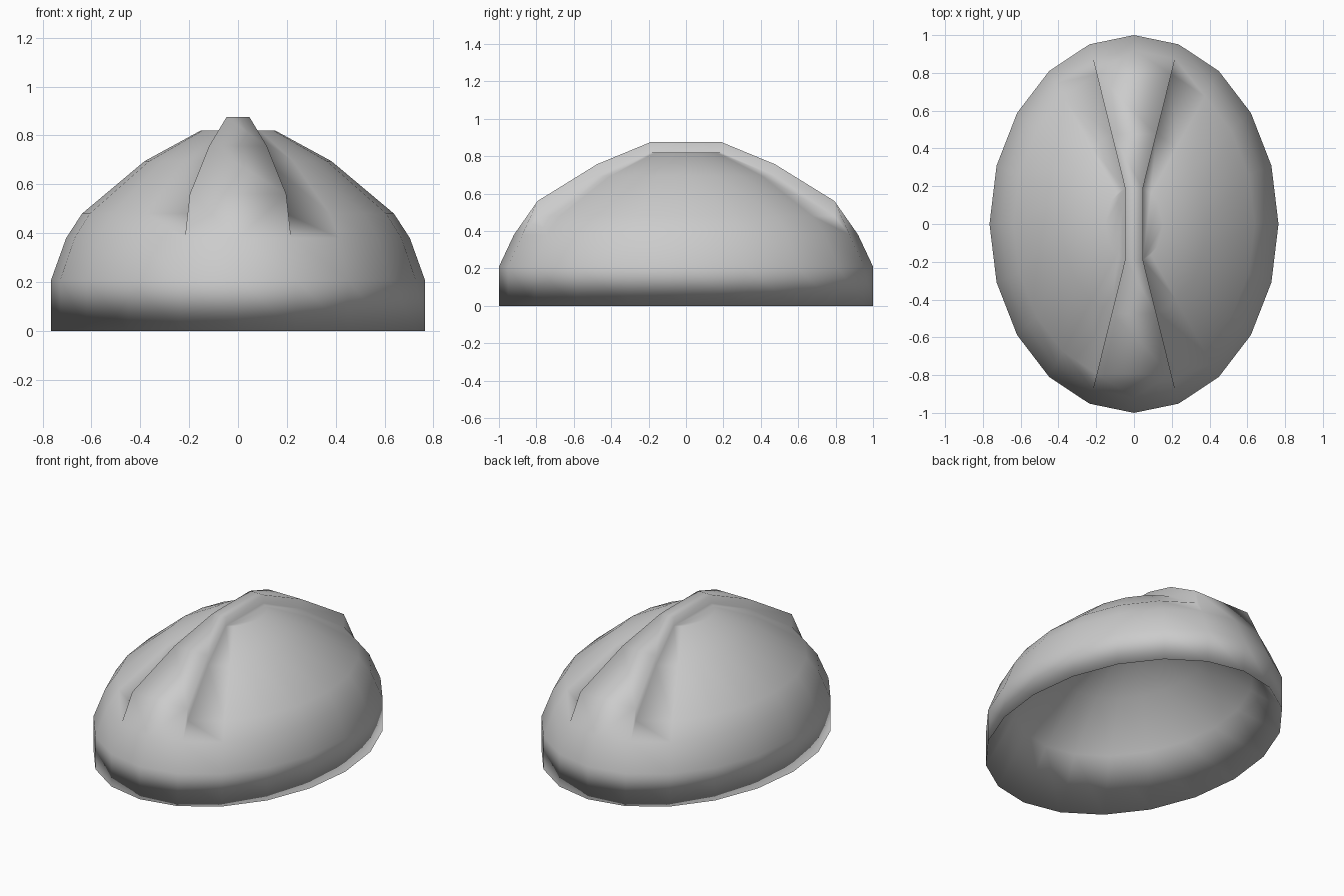
import bpy, bmesh, math

if "Cube" in bpy.data.objects:
    bpy.data.objects.remove(bpy.data.objects["Cube"])

SIDES, RX, RY = 20, 0.765, 1.0
HALF = SIDES // 2
LIFTS = {-1: .055, -2: .062, -3: .08}      # crest height above the outer rings

# profile: inner hollow, shared rim, outer crown
profile = [(.2, .68), (.5, .52), (.8, .29), (1, 0),
           (1, .21), (.92, .38), (.835, .48), (.5, .695), (.2, .82)]
CREST_START = len(profile) - 4             # ring where the crest meets the dome


def ring_point(scale, z, i):
    a = 2 * math.pi * i / SIDES
    return (RX * scale * math.sin(a), RY * scale * math.cos(a), z)


bm = bmesh.new()
rings = [[bm.verts.new(ring_point(s, z, i)) for i in range(SIDES)] for s, z in profile]

# dome walls, leaving the crest strip open
for r in range(len(rings) - 1):
    a, b = rings[r], rings[r + 1]
    for i in range(SIDES):
        if r >= CREST_START and i in (0, SIDES - 1, HALF - 1, HALF):
            continue
        j = (i + 1) % SIDES
        bm.faces.new((a[i], a[j], b[j], b[i]))
bm.faces.new(rings[0])

# flat crown pieces either side of the crest
bm.faces.new(rings[-1][1:HALF])
bm.faces.new(rings[-1][HALF + 1:])

# crest strip: cross-sections of low and raised points from +y end to -y end
sections = []
for right, left, order in ((1, SIDES - 1, (-3, -2, -1)),
                           (HALF - 1, HALF + 1, (-1, -2, -3))):
    for r in order:
        s, z = profile[r]
        lo_r, lo_l = rings[r][right], rings[r][left]
        up_r = bm.verts.new(ring_point(s, z + LIFTS[r], right))
        up_l = bm.verts.new(ring_point(s, z + LIFTS[r], left))
        sections.append((lo_l, up_l, up_r, lo_r))
for a, b in zip(sections, sections[1:]):
    for k in range(3):
        bm.faces.new((a[k], a[k + 1], b[k + 1], b[k]))

# crest ends sloping down onto the dome
base = rings[CREST_START]
for sec, right, mid, left in ((sections[0], 1, 0, SIDES - 1),
                              (sections[-1], HALF - 1, HALF, HALF + 1)):
    lo_l, up_l, up_r, lo_r = sec
    bm.faces.new((up_l, up_r, base[mid]))
    bm.faces.new((up_r, base[right], base[mid]))
    bm.faces.new((up_l, base[mid], base[left]))
    bm.faces.new((up_r, lo_r, base[right]))
    bm.faces.new((up_l, base[left], lo_l))

# the ring points buried under the crest are unused
bmesh.ops.delete(bm, geom=[v for v in bm.verts if not v.link_faces], context='VERTS')
bmesh.ops.recalc_face_normals(bm, faces=bm.faces[:])
mesh = bpy.data.meshes.new("helmet_shell")
bm.to_mesh(mesh)
bm.free()
shell = bpy.data.objects.new("helmet_shell", mesh)
bpy.context.collection.objects.link(shell)
shell.select_set(True)
bpy.context.view_layer.objects.active = shell
bpy.ops.object.shade_smooth()
